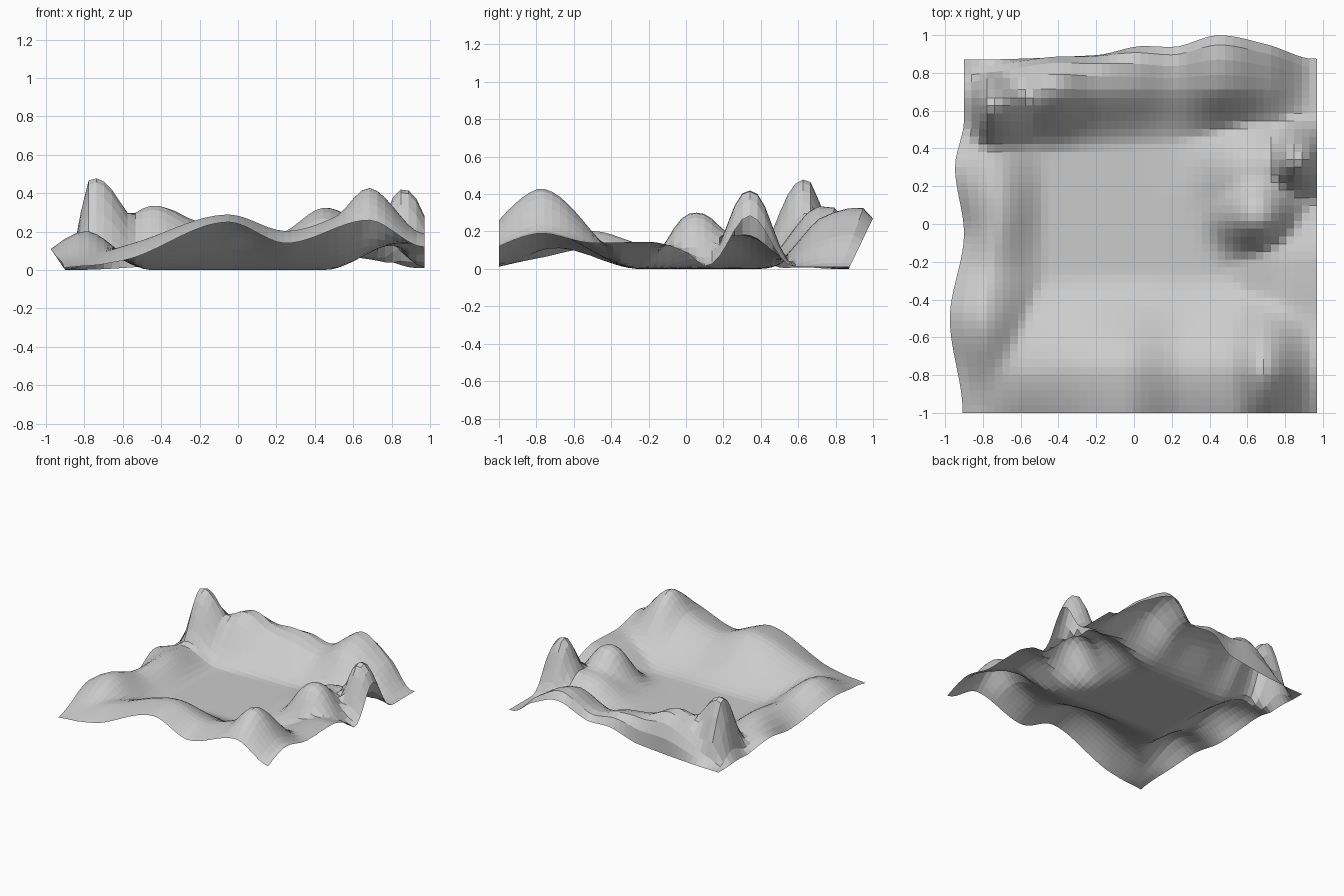
import bpy
import bmesh
import math

cube = bpy.data.objects.get("Cube")
if cube:
    bpy.data.objects.remove(cube, do_unlink=True)

LEFT, RIGHT, FRONT, BACK = -0.9, 0.97, -1.0, 0.87


def clamp(value):
    return max(0.0, min(1.0, value))


def smooth(value):
    value = clamp(value)
    return value * value * (3 - 2 * value)


def profile(*points):
    """Return a smooth curve through the points that does not overshoot."""
    slopes = [(b[1] - a[1]) / (b[0] - a[0]) for a, b in zip(points, points[1:])]
    tangents = [0.0]
    for before, after in zip(slopes, slopes[1:]):
        same_way = before * after > 0
        tangents.append(2 * before * after / (before + after) if same_way else 0.0)
    tangents.append(0.0)

    def curve(position):
        position = max(points[0][0], min(points[-1][0], position))
        index = 0
        while index < len(points) - 2 and position > points[index + 1][0]:
            index += 1
        (start, low), (end, high) = points[index], points[index + 1]
        width = end - start
        u = (position - start) / width
        blend = smooth(u)
        ease_in = u * (1 - u) ** 2 * width * tangents[index]
        ease_out = u * u * (u - 1) * width * tangents[index + 1]
        return low + (high - low) * blend + ease_in + ease_out

    return curve


def wall(position, foot, crest, edge, crest_height, edge_height):
    """Cross-section of a bank: floor, inner slope, crest, outer slope."""
    inner = (position - foot) / (crest - foot)
    if inner <= 1:
        return crest_height * smooth(inner)
    outer = clamp((position - crest) / (edge - crest))
    return crest_height + (edge_height - crest_height) * outer ** 1.5


def hill(x, y, centre_x, centre_y, height, west, east, south, north):
    """Rounded peak with its own spread on each side."""
    dx, dy = x - centre_x, y - centre_y
    dx /= east if dx > 0 else west
    dy /= north if dy > 0 else south
    return height * math.exp(-math.hypot(dx, dy) ** 2.5)


# Crest and rim heights along each bank
front_crest = profile((-0.9, 0.05), (-0.55, 0.14), (-0.05, 0.29), (0.25, 0.205),
                      (0.5, 0.275), (0.68, 0.43), (0.97, 0.19))
front_rim = profile((-0.9, 0.01), (-0.6, 0.05), (-0.05, 0.25), (0.25, 0.14),
                    (0.68, 0.26), (0.97, 0.12))
back_crest = profile((-0.9, 0), (-0.8, 0.04), (-0.6, 0.25), (-0.43, 0.34), (-0.2, 0.255),
                     (0, 0.24), (0.2, 0.19), (0.45, 0.33), (0.7, 0.2), (0.97, 0))
back_rim = profile((-0.9, 0), (-0.2, 0.05), (0.05, 0.15), (0.2, 0.14),
                   (0.45, 0.27), (0.7, 0.17), (0.97, 0))
back_line = profile((-0.9, 0.66), (-0.43, 0.73), (0, 0.8), (0.45, 0.82), (0.97, 0.83))
back_foot = profile((-0.8, 0.35), (0.3, 0.41))
left_crest = profile((-1, 0.02), (-0.5, 0.205), (-0.2, 0.13), (0.1, 0.15),
                     (0.4, 0.1), (0.87, 0))
left_rim = profile((-1, 0.01), (-0.5, 0.11), (-0.05, 0), (0.3, 0.07), (0.55, 0), (0.87, 0))
left_line = profile((-1, -0.8), (-0.5, -0.8), (0.05, -0.72), (0.5, -0.76))
right_rim = profile((-1, 0.04), (-0.55, 0.13), (-0.2, 0.145), (0, 0.09), (0.11, 0.01))

# Three sharp peaks and the broad mound that joins the two on one side
PEAKS = (
    (-0.76, 0.64, 0.48, 0.08, 0.23, 0.19, 0.11),
    (0.65, 0.05, 0.3, 0.2, 0.2, 0.18, 0.2),
    (0.86, 0.34, 0.42, 0.13, 0.16, 0.15, 0.15),
    (0.66, 0.28, 0.18, 0.27, 0.22, 0.3, 0.23),
)


def ground_height(x, y):
    heights = [
        wall(-y, 0.25, 0.78, -FRONT, front_crest(x), front_rim(x)),
        wall(y, back_foot(x), back_line(x), BACK, back_crest(x), back_rim(x)),
        wall(-x, 0.45, -left_line(y), -LEFT, left_crest(y), left_rim(y)),
        right_rim(y) * smooth((x - 0.45) / 0.4),
    ]
    heights += [hill(x, y, *peak) for peak in PEAKS]
    # Soft maximum melts banks and peaks into one surface
    return sum(max(0.0, h) ** 4.5 for h in heights) ** (1 / 4.5)


# Terrain sheet
bm = bmesh.new()
bmesh.ops.create_grid(bm, x_segments=46, y_segments=46, size=1)
for vert in bm.verts:
    x = LEFT + (RIGHT - LEFT) * (vert.co.x + 1) / 2
    y = FRONT + (BACK - FRONT) * (vert.co.y + 1) / 2
    z = ground_height(x, y)
    # Left and back rims lean outward as they rise
    lean_left = clamp((-0.8 - x) / 0.1) * left_rim(y) * 0.68
    lean_back = clamp((y - 0.7) / 0.17) * z * 0.48
    vert.co = (x - lean_left, y + lean_back, z)
mesh = bpy.data.meshes.new("terrain")
bm.to_mesh(mesh)
bm.free()
terrain = bpy.data.objects.new("terrain", mesh)
bpy.context.collection.objects.link(terrain)

# Plain grey ground
grey = bpy.data.materials.new("ground_grey")
grey.use_nodes = True
colour = (0.6, 0.6, 0.6, 1)
grey.diffuse_color = colour
grey.node_tree.nodes["Principled BSDF"].inputs["Base Color"].default_value = colour
mesh.materials.append(grey)
